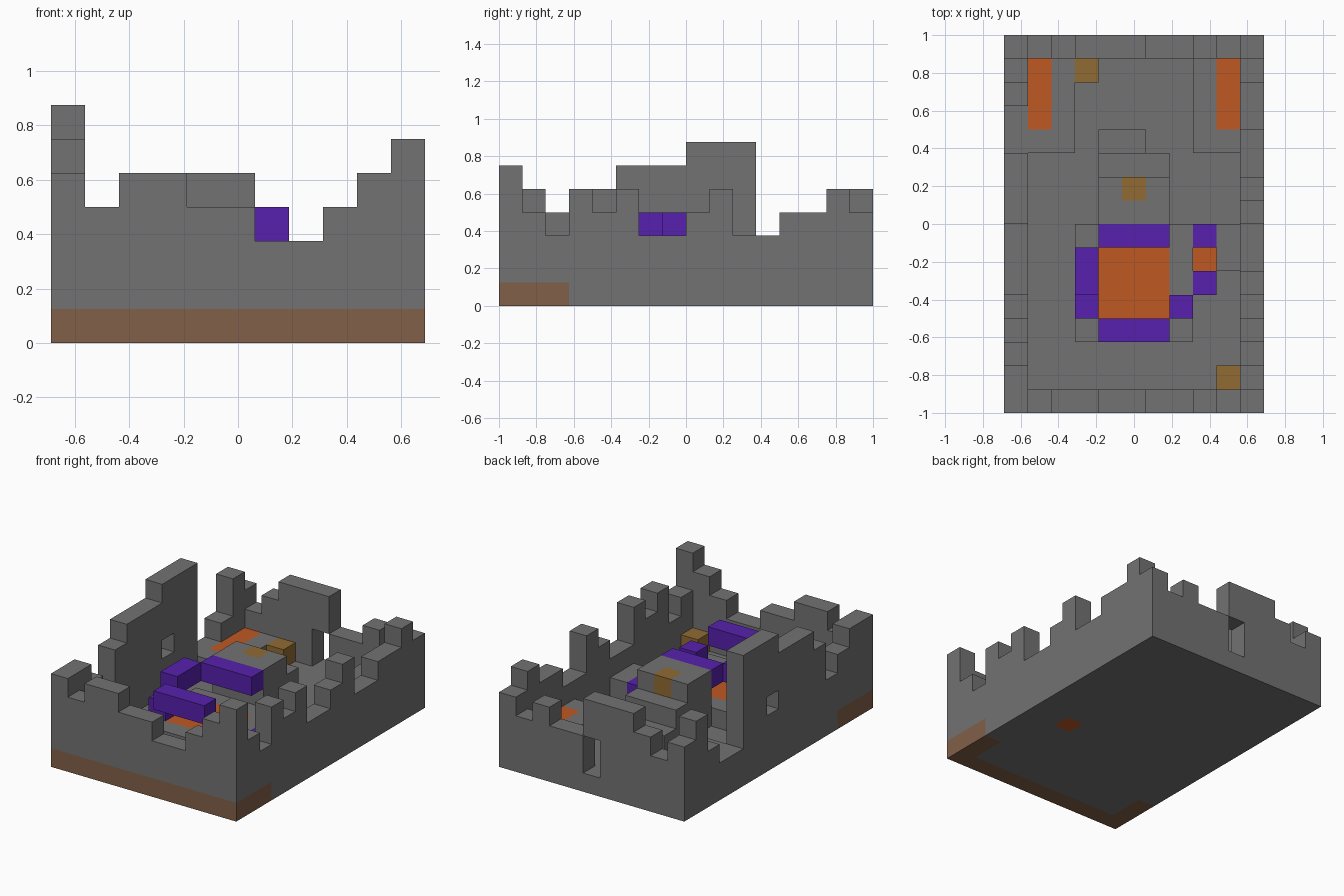
import bpy
import bmesh
from mathutils import Vector

if "Cube" in bpy.data.objects:
    bpy.data.objects.remove(bpy.data.objects["Cube"], do_unlink=True)

UNIT = 0.125
ORIGIN = Vector((-5.5, -8, 0))


def material(name, r, g, b):
    m = bpy.data.materials.new(name)
    m.use_nodes = True
    m.diffuse_color = (r, g, b, 1)
    m.node_tree.nodes["Principled BSDF"].inputs["Base Color"].default_value = (r, g, b, 1)
    return m


STONE = material("grey stone", .17, .17, .17)
EARTH = material("brown earth", .22, .115, .065)
EMBER = material("orange cloth", .52, .1, .016)
VIOLET = material("purple cloth", .095, .015, .42)
GOLD = material("dull gold", .28, .145, .034)

AXES = [Vector((1, 0, 0)), Vector((0, 1, 0)), Vector((0, 0, 1))]


def block(x, y, z):
    """Set of unit cells; each argument is a (first, last) pair or one index."""
    spans = [(s, s) if isinstance(s, int) else s for s in (x, y, z)]
    a, b, c = [range(lo, hi + 1) for lo, hi in spans]
    return {(i, j, k) for i in a for j in b for k in c}


def build(name, cells, *mats, rule=lambda cell: 0):
    """Skin the outside of a set of cells and merge its flat faces."""
    mesh = bpy.data.meshes.new(name)
    bm = bmesh.new()
    for cell in sorted(cells):
        centre = Vector(cell) + Vector((.5, .5, .5)) + ORIGIN
        for n, axis in enumerate(AXES):
            u, v = AXES[n - 2] / 2, AXES[n - 1] / 2
            for sign in (1, -1):
                step = axis * sign
                if tuple(int(c + s) for c, s in zip(cell, step)) in cells:
                    continue
                mid = centre + step / 2
                ring = [mid + u + v, mid - u + v, mid - u - v, mid + u - v]
                if sign < 0:
                    ring.reverse()
                face = bm.faces.new([bm.verts.new(p * UNIT) for p in ring])
                face.material_index = rule(cell)
    bmesh.ops.remove_doubles(bm, verts=bm.verts, dist=UNIT / 100)
    bmesh.ops.dissolve_limit(bm, angle_limit=.01, verts=bm.verts, edges=bm.edges,
                             delimit={'MATERIAL'})
    bm.to_mesh(mesh)
    bm.free()
    for m in mats:
        mesh.materials.append(m)
    obj = bpy.data.objects.new(name, mesh)
    bpy.context.collection.objects.link(obj)
    return obj


def columns(heights, place):
    """Wall cells from a string of column heights."""
    return {place(n) + (k,) for n, h in enumerate(heights) for k in range(int(h))}


def earthen(cell):
    i, j, k = cell
    return int(k == 0 and (j == 0 or (j < 3 and i in (0, 10))))


# Ruined outer walls, with a window and a doorway
right_wall = columns("5543566677722354", lambda n: (0, n)) - block(0, 8, 3)
left_wall = columns("6435453345334454", lambda n: (10, n))
front_wall = columns("455443345", lambda n: (n + 1, 0))
back_wall = columns("345553343", lambda n: (n + 1, 15)) - block(5, 15, (1, 2))
for name, cells in (("right_wall", right_wall), ("left_wall", left_wall),
                    ("front_wall", front_wall), ("back_wall", back_wall)):
    build(name, cells, STONE, EARTH, rule=earthen)

# Floor with one glowing tile
tile = block(8, 6, 0)
build("floor", block((1, 9), (1, 14), 0) - tile, STONE)
build("floor_tile", tile, EMBER)

# Raised platforms with runners at the back corners
for side, x, edge in (("right", (1, 2), 1), ("left", (8, 9), 9)):
    runner = block(edge, (12, 14), 1)
    build(side + "_platform", block(x, (11, 14), 1) - runner, STONE)
    build(side + "_runner", runner, EMBER)

# Central dais with an inlaid square
inlay = block((4, 6), (4, 6), 1)
build("dais", block((3, 7), (3, 7), 1) - inlay, STONE)
build("dais_inlay", inlay, EMBER)

# Stepped plinth behind the dais
cap = block(5, 9, 3)
plinth = block((4, 6), (8, 9), (1, 3)) | block((4, 6), 10, (1, 2)) | block((4, 5), 11, 1)
build("plinth", plinth - cap, STONE)
build("plinth_cap", cap, GOLD)

# Broken canopy ring above the dais
build("canopy_front", block((4, 6), 3, 3), VIOLET)
build("canopy_back", block((4, 6), 7, 3), VIOLET)
build("canopy_side", block(3, (5, 6), 3), VIOLET)
build("canopy_right_foot", block(3, 4, 2), VIOLET)
build("canopy_left_foot", block(7, 4, 2), VIOLET)

# Low seats and bench beside the glowing tile
build("front_seat", block(8, 5, 1), VIOLET)
build("back_seat", block(8, 7, 1), VIOLET)
build("bench", block(9, (6, 7), 1), STONE)

# Chests
build("back_chest", block(3, 14, 1), GOLD)
build("front_chest", block(9, 1, 1), GOLD)
